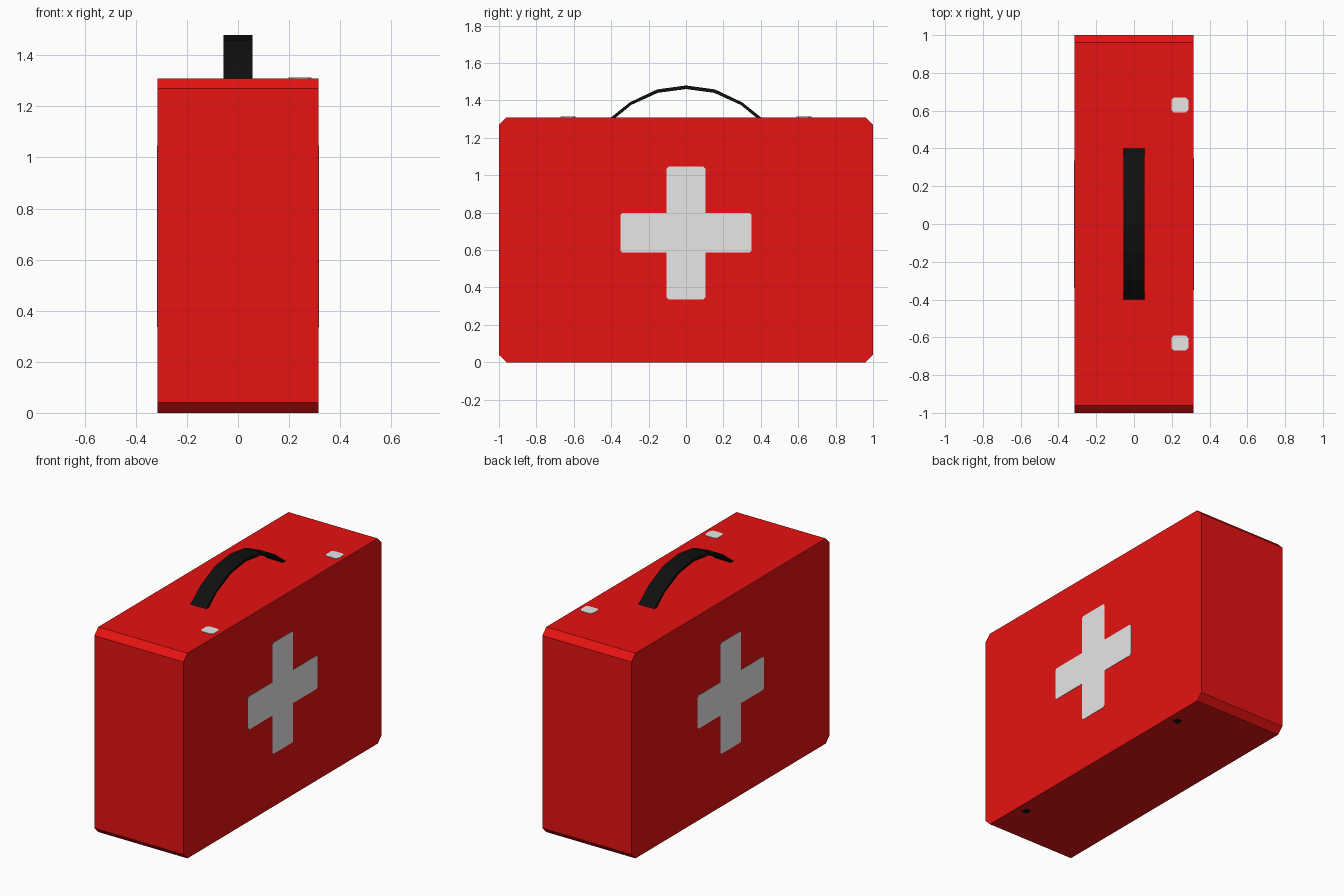
import bpy, bmesh

if "Cube" in bpy.data.objects:
    bpy.data.objects.remove(bpy.data.objects["Cube"])


def material(name, rgb):
    m = bpy.data.materials.new(name)
    m.diffuse_color = (*rgb, 1)
    m.use_nodes = True
    m.node_tree.nodes["Principled BSDF"].inputs["Base Color"].default_value = m.diffuse_color
    return m


RED = material("red", (0.8, 0.006, 0.006))
WHITE = material("white", (0.8, 0.8, 0.8))
BLACK = material("black", (0.005, 0.005, 0.005))


def prism(name, outline, axis, lo, hi, mat):
    """Extrude a closed 2D outline along x (outline is y,z) or z (outline is x,y)."""
    bm = bmesh.new()

    def place(p, d):
        return (d, p[0], p[1]) if axis == "x" else (p[0], p[1], d)

    face = bm.faces.new([bm.verts.new(place(p, lo)) for p in outline])
    ext = bmesh.ops.extrude_face_region(bm, geom=[face])["geom"]
    move = place((0, 0), hi - lo)
    bmesh.ops.translate(bm, vec=move,
                        verts=[v for v in ext if isinstance(v, bmesh.types.BMVert)])
    bmesh.ops.recalc_face_normals(bm, faces=bm.faces)
    me = bpy.data.meshes.new(name)
    bm.to_mesh(me)
    bm.free()
    me.materials.append(mat)
    ob = bpy.data.objects.new(name, me)
    bpy.context.collection.objects.link(ob)
    return ob


def cut_rect(cx, cy, hx, hy, c):
    """Rectangle outline with chamfered corners."""
    pts = [(hx, -hy + c), (hx, hy - c), (hx - c, hy), (-hx + c, hy),
           (-hx, hy - c), (-hx, -hy + c), (-hx + c, -hy), (hx - c, -hy)]
    return [(cx + x, cy + y) for x, y in pts]


def cross(half_width):
    """Cross outline with slightly clipped outer corners, centred on the case side."""
    a, w, h, arm, c = 0.103, half_width, 0.355, 0.106, 0.01
    quarter = [(w, arm - c), (w - c, arm), (a, arm), (a, h - c), (a - c, h)]
    half = quarter + [(-y, z) for y, z in reversed(quarter)]
    full = half + [(-y, -z) for y, z in half]
    return [(y, 0.692 + z) for y, z in full]


# Case body with chamfered ends
HALF_X, TOP = 0.315, 1.31
prism("case", cut_rect(0, TOP / 2, 1.0, TOP / 2, 0.04), "x", -HALF_X, HALF_X, RED)

# White crosses on both broad sides
prism("cross_right", cross(0.35), "x", HALF_X - 0.002, HALF_X + 0.002, WHITE)
prism("cross_left", cross(0.335), "x", -HALF_X - 0.002, -HALF_X + 0.002, WHITE)

# Clasps on top and hinge marks underneath
for side, s in (("front", -1), ("back", 1)):
    prism("clasp_" + side, cut_rect(0.243, s * 0.63, 0.045, 0.04, 0.014),
          "z", TOP - 0.003, TOP + 0.003, WHITE)
    prism("hinge_" + side, cut_rect(0.25, s * 0.70, 0.022, 0.024, 0.007),
          "z", 0.0, 0.0, BLACK).location.z = -0.001

# Arched strap handle
outer = [(-0.4, 1.31), (-0.3, 1.39), (-0.155, 1.459), (0, 1.48),
         (0.155, 1.459), (0.3, 1.39), (0.4, 1.31)]
inner = [(-0.38, 1.305), (-0.293, 1.376), (-0.15, 1.441), (0, 1.461),
         (0.15, 1.441), (0.293, 1.376), (0.38, 1.305)]
prism("handle", outer + inner[::-1], "x", -0.056, 0.056, BLACK)
